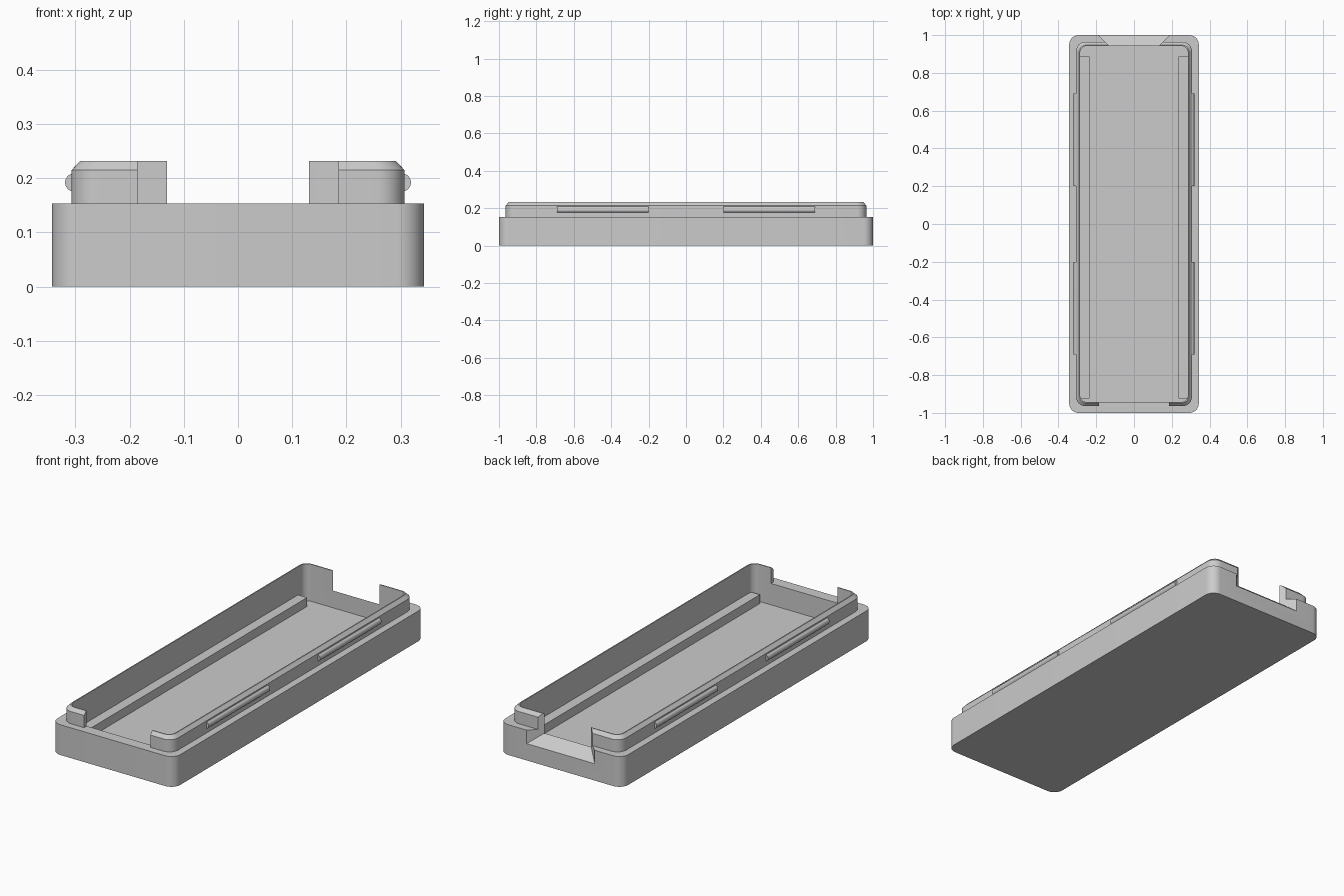
import bpy
import bmesh
from math import cos, sin, pi, radians

if "Cube" in bpy.data.objects:
    bpy.data.objects.remove(bpy.data.objects["Cube"])

grey = bpy.data.materials.new("plain_grey")
grey.use_nodes = True
grey.diffuse_color = (0.6, 0.6, 0.6, 1)
grey.node_tree.nodes["Principled BSDF"].inputs["Base Color"].default_value = (0.6, 0.6, 0.6, 1)


def finish(name, bm):
    bmesh.ops.recalc_face_normals(bm, faces=bm.faces)
    mesh = bpy.data.meshes.new(name)
    bm.to_mesh(mesh)
    bm.free()
    mesh.materials.append(grey)
    obj = bpy.data.objects.new(name, mesh)
    bpy.context.collection.objects.link(obj)
    return obj


def activate(obj):
    bpy.ops.object.select_all(action="DESELECT")
    obj.select_set(True)
    bpy.context.view_layer.objects.active = obj


def loft(name, loops):
    """Skin a stack of closed point loops and cap both ends."""
    bm = bmesh.new()
    rings = [[bm.verts.new(p) for p in loop] for loop in loops]
    n = len(rings[0])
    for a, b in zip(rings, rings[1:]):
        for i in range(n):
            j = (i + 1) % n
            bm.faces.new((a[i], a[j], b[j], b[i]))
    bm.faces.new(rings[0])
    bm.faces.new(rings[-1])
    return finish(name, bm)


def rounded(x, y, r, z, steps=10):
    """Rounded rectangle with half sizes x and y."""
    pts = []
    for q, (sx, sy) in enumerate(((1, 1), (-1, 1), (-1, -1), (1, -1))):
        for k in range(steps + 1):
            a = (q + k / steps) * pi / 2
            pts.append((sx * (x - r) + r * cos(a), sy * (y - r) + r * sin(a), z))
    return pts


def box(name, x0, x1, y0, y1, z0, z1):
    return loft(name, [[(x0, y0, z), (x1, y0, z), (x1, y1, z), (x0, y1, z)] for z in (z0, z1)])


RIM, TOP, FLOOR = 0.153, 0.232, 0.045

# Tray: outer block, step, chamfered lip and hollow
tray = loft("tray", [
    rounded(0.343, 1.0, 0.05, 0),
    rounded(0.343, 1.0, 0.05, RIM),
    rounded(0.307, 0.964, 0.05, RIM),
    rounded(0.307, 0.964, 0.05, 0.215),
    rounded(0.291, 0.948, 0.04, TOP),
    rounded(0.285, 0.943, 0.036, TOP),
    rounded(0.285, 0.943, 0.036, FLOOR),
])

# Front gap in the lip, and flared back notch with a sloping sill
front_cutter = box("front_cutter", -0.185, 0.185, -0.99, -0.88, RIM, 0.3)


def notch_section(y):
    w = 0.19 + (y - 1) * 1.04
    z = 0.085 - (y - 1) * 0.82
    return [(-w, y, z), (w, y, z), (w, y, 0.3), (-w, y, 0.3)]


back_cutter = loft("back_cutter", [notch_section(0.925), notch_section(1.02)])

for cutter in (front_cutter, back_cutter):
    cutter.hide_render = True
    activate(tray)
    mod = tray.modifiers.new("cut", "BOOLEAN")
    mod.operation = "DIFFERENCE"
    mod.solver = "EXACT"
    mod.object = cutter
    bpy.ops.object.modifier_apply(modifier=mod.name)
    bpy.data.objects.remove(cutter)

activate(tray)
bpy.ops.object.shade_smooth_by_angle(angle=radians(30))

# Inner ledges and outer snap ridges on both sides
for side, label in ((1, "left"), (-1, "right")):
    x0, x1 = sorted((side * 0.235, side * 0.29))
    box(label + "_ledge", x0, x1, -0.925, 0.887, FLOOR - 0.005, 0.09)
    for end, where in ((1, "back"), (-1, "front")):
        ring = [(side * 0.302 + 0.017 * cos(k * pi / 12), 0.192 + 0.017 * sin(k * pi / 12))
                for k in range(24)]
        ridge = loft(f"{where}_{label}_ridge",
                     [[(x, end * y, z) for x, z in ring] for y in (0.2, 0.69)])
        # keep the ridge from poking through the thin lip
        for v in ridge.data.vertices:
            if abs(v.co.x) < 0.295:
                v.co.x = side * 0.295
        activate(ridge)
        bpy.ops.object.shade_smooth_by_angle(angle=radians(30))
